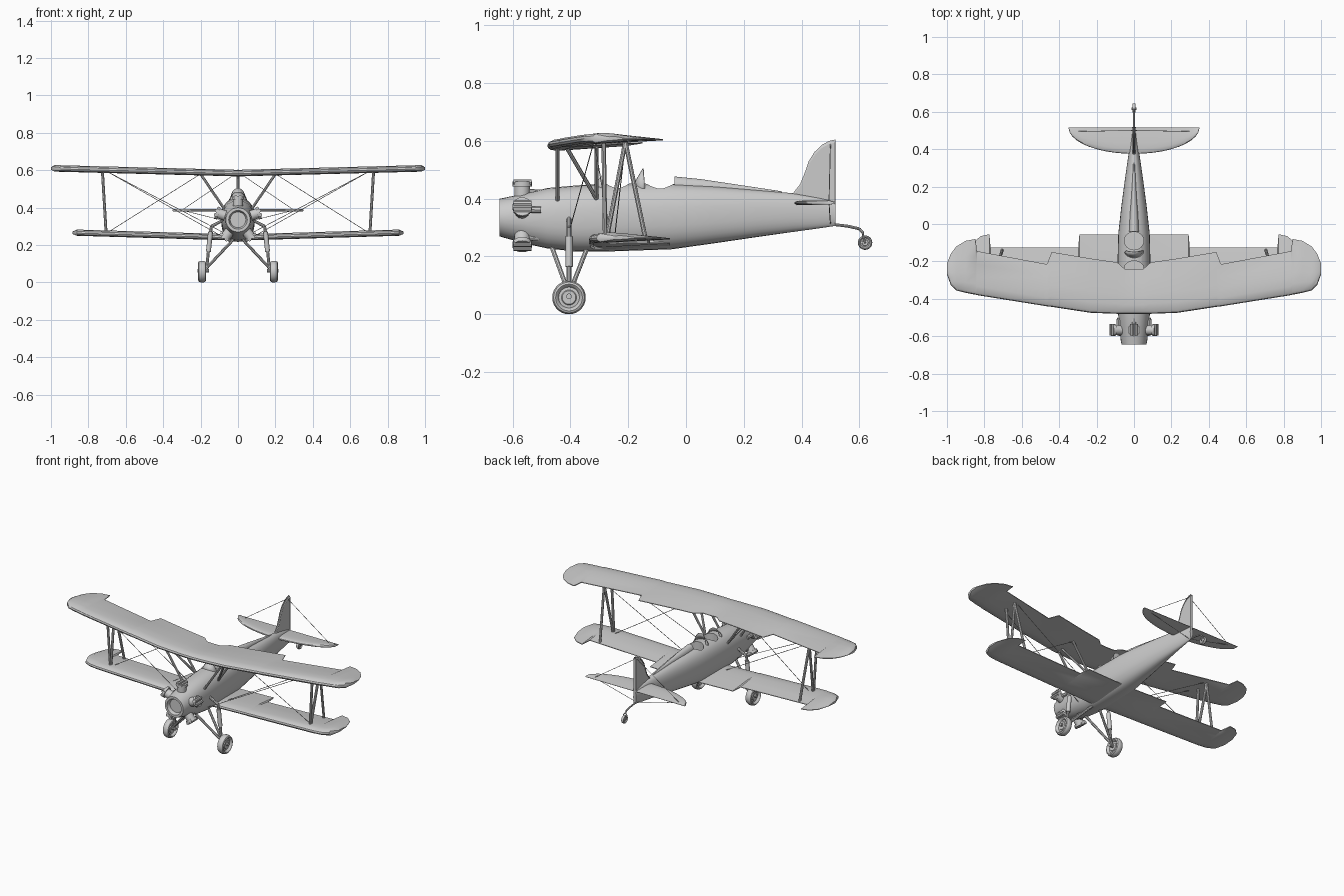
import bpy, bmesh, math
from mathutils import Vector, Matrix

if "Cube" in bpy.data.objects:
    bpy.data.objects.remove(bpy.data.objects["Cube"], do_unlink=True)

grey = bpy.data.materials.new("plain grey")
grey.use_nodes = True
grey.diffuse_color = (0.6, 0.6, 0.6, 1)
grey.node_tree.nodes["Principled BSDF"].inputs["Base Color"].default_value = (0.6, 0.6, 0.6, 1)


def finish(name, bm, angle=35):
    bmesh.ops.recalc_face_normals(bm, faces=bm.faces)
    me = bpy.data.meshes.new(name)
    bm.to_mesh(me)
    bm.free()
    me.materials.append(grey)
    me.shade_smooth()
    me.set_sharp_from_angle(angle=math.radians(angle))
    ob = bpy.data.objects.new(name, me)
    bpy.context.scene.collection.objects.link(ob)
    return ob


def loft(name, rings, closed=True, angle=35):
    """Skin a series of equal-length rings, capping both ends when closed."""
    bm = bmesh.new()
    rows = [[bm.verts.new(p) for p in ring] for ring in rings]
    n = len(rows[0])
    for a, b in zip(rows, rows[1:]):
        for i in range(n if closed else n - 1):
            j = (i + 1) % n
            bm.faces.new((a[i], a[j], b[j], b[i]))
    if closed:
        bm.faces.new(rows[0])
        bm.faces.new(rows[-1])
    return finish(name, bm, angle)


def section(y, w, z0, z1, power=2.0, n=28):
    """Rounded cross-section ring of the body."""
    ring = []
    for i in range(n):
        a = math.tau * i / n
        c, s = math.cos(a), math.sin(a)
        x = math.copysign(abs(c) ** (2 / power), c) * w
        z = math.copysign(abs(s) ** (2 / power), s) * (z1 - z0) / 2
        ring.append((x, y, (z0 + z1) / 2 + z))
    return ring


def add_rod(bm, a, b, r, sides):
    a, b = Vector(a), Vector(b)
    turn = (b - a).to_track_quat("Z", "Y").to_matrix().to_4x4()
    bmesh.ops.create_cone(bm, cap_ends=True, segments=sides, radius1=r, radius2=r,
                          depth=(b - a).length,
                          matrix=Matrix.Translation((a + b) / 2) @ turn)


def rods(name, pairs, r, sides=8):
    """Straight rods, each one repeated on the other side of the aircraft."""
    bm = bmesh.new()
    for a, b in pairs:
        for s in (1, -1):
            if s == 1 or a[0] or b[0]:
                add_rod(bm, (a[0] * s, *a[1:]), (b[0] * s, *b[1:]), r, sides)
    return finish(name, bm)


# Airfoil as chord fraction and height in half-thicknesses
AIRFOIL = [(0, 0), (.015, .45), (.06, .8), (.2, 1), (.4, .95), (.7, .55), (1, .1),
           (1, -.1), (.7, -.35), (.4, -.6), (.2, -.75), (.06, -.7), (.015, -.4)]


def wing(name, half, z, rise, t):
    """Wing from right-to-left stations of x, leading edge, trailing edge."""
    full = [(-x, a, b) for x, a, b in reversed(half) if x > 0] + half
    tip = half[-1][0]
    rings = []
    for x, le, te in full:
        k = t * (0.4 if abs(x) == tip else 1)
        rings.append([(x, le + (te - le) * f, z + rise * abs(x) + h * k) for f, h in AIRFOIL])
    return loft(name, rings, angle=30)


# Wings and tailplane
wing("upper_wing", [(0, -.48, -.24), (.05, -.48, -.24), (.09, -.48, -.205), (.23, -.475, -.185),
     (.44, -.443, -.15), (.465, -.44, -.215), (.84, -.38, -.145), (.847, -.378, -.08),
     (.9, -.368, -.09), (.95, -.355, -.12), (.98, -.325, -.16), (1, -.27, -.21)], .582, .026, .02)
wing("lower_wing", [(0, -.335, -.055), (.292, -.335, -.055), (.298, -.335, -.125),
     (.767, -.335, -.125), (.773, -.335, -.055), (.82, -.33, -.065), (.86, -.31, -.1),
     (.885, -.25, -.17)], .238, .03, .019)
tail = []
for i in range(11):
    a = math.radians(8.8 * i)
    tail.append((.35 * math.sin(a), .515 - .14 * math.cos(a), .515))
wing("tailplane", tail, .385, 0, .009)

# Fuselage, with a recessed nose ring
body = [(-.625, .042, .293, .377, 2), (-.645, .05, .285, .385, 2), (-.645, .065, .27, .4, 2),
        (-.63, .07, .265, .403, 2), (-.55, .078, .243, .42, 2.1), (-.48, .085, .228, .437, 2.3),
        (-.38, .088, .217, .446, 2.4), (-.28, .09, .217, .452, 2.4), (-.05, .084, .225, .452, 2.4),
        (.1, .067, .246, .443, 2.4), (.25, .047, .268, .43, 2.3), (.37, .03, .285, .419, 2.2),
        (.45, .02, .296, .405, 2.1), (.518, .01, .306, .392, 2)]
fuselage = loft("fuselage", [section(*s) for s in body])

# Two cockpit openings
for y, length in ((-.237, .04), (-.09, .048)):
    bm = bmesh.new()
    bmesh.ops.create_cone(bm, cap_ends=True, segments=24, radius1=1, radius2=1, depth=1)
    bmesh.ops.transform(bm, verts=bm.verts, matrix=Matrix.Translation((0, y, .44))
                        @ Matrix.Diagonal((.052, length, .14, 1)))
    cutter = finish("cockpit_cutter", bm)
    cutter.hide_render = True
    mod = fuselage.modifiers.new("opening", "BOOLEAN")
    mod.operation, mod.object, mod.solver = "DIFFERENCE", cutter, "EXACT"
    graph = bpy.context.evaluated_depsgraph_get()
    cut = bpy.data.meshes.new_from_object(fuselage.evaluated_get(graph))
    fuselage.modifiers.clear()
    fuselage.data = cut
    bpy.data.objects.remove(cutter, do_unlink=True)
fuselage.data.set_sharp_from_angle(angle=math.radians(35))

# Windshields and headrest
for name, y, top in (("front_windshield", -.28, .485), ("rear_windshield", -.142, .505)):
    base, rim = [], []
    for i in range(13):
        a = math.pi * i / 12
        c, s = math.cos(a), math.sin(a)
        base.append((.055 * c, y - .045 * s, .43 + .012 * s))
        rim.append((.04 * c, y - .008 * s, .445 + (top - .445) * s))
    shield = loft(name, [base, rim], closed=False)
    shield.modifiers.new("thickness", "SOLIDIFY").thickness = .004
loft("headrest", [section(-.04, .026, .41, .477), section(.05, .022, .41, .468),
                  section(.15, .014, .41, .453), section(.33, .004, .41, .426)])

# Fin and rudder plate
outline = [(.36, .40), (.375, .425), (.395, .45), (.41, .487), (.425, .53), (.445, .562),
           (.47, .586), (.495, .6), (.518, .605), (.518, .306), (.48, .306)]
rings = []
for x, k in ((-.004, .96), (-.008, .9), (.008, .9), (.004, .96)):
    rings.append([(x, .49 + (y - .49) * (k + .04), .42 + (z - .42) * (k + .04)) for y, z in outline])
loft("fin", rings)

# Five radial cylinders with heads and rear pipes
bm = bmesh.new()
for i in range(5):
    a = math.radians(90 + 72 * i)
    out = Vector((math.cos(a), 0, math.sin(a)))
    side = Vector((-math.sin(a), 0, math.cos(a)))
    hub = Vector((0, -.567, .335))
    add_rod(bm, hub + out * .06, hub + out * .118, .027, 14)
    add_rod(bm, hub + out * .108, hub + out * .124, .034, 14)
    for s in (-1, 1):
        top = hub + out * .122 + side * .012 * s
        add_rod(bm, top + Vector((0, -.03, 0)), top + Vector((0, .033, 0)), .01, 8)
    add_rod(bm, hub + out * .09, hub + out * .085 + Vector((0, .065, 0)), .011, 8)
finish("engine_cylinders", bm)

# Struts between the wings
rods("interplane_struts", [((.725, -.285, .597), (.705, -.28, .26)),
                           ((.725, -.21, .597), (.705, -.14, .26)),
                           ((.725, -.21, .597), (.705, -.275, .26))], .008)
rods("cabane_struts", [((.2, -.445, .58), (.075, -.445, .395)),
                       ((.2, -.31, .58), (.078, -.31, .4)),
                       ((.2, -.415, .58), (.078, -.31, .4))], .007)

# Bracing wires
rods("wing_wires", [((.7, -.32, .593), (.075, -.41, .265)), ((.7, -.21, .593), (.075, -.25, .24)),
                    ((.7, -.26, .265), (.2, -.315, .58))], .0018, 5)
rods("tail_wires", [((0, .5, .59), (.3, .495, .386)), ((.3, .495, .386), (0, .5, .312))], .0016, 5)

# Landing gear
rods("gear_legs", [((.175, -.405, .07), (.02, -.465, .235)), ((.175, -.405, .07), (.02, -.34, .235)),
                   ((.168, -.405, .07), (.158, -.405, .17)),
                   ((.148, -.405, .265), (.142, -.405, .3)),
                   ((.142, -.405, .3), (.075, -.405, .335))], .008)
rods("shock_absorbers", [((.158, -.405, .165), (.147, -.405, .27))], .013, 12)
rods("wheel_axles", [((.155, -.405, .062), (.216, -.405, .062))], .01, 10)


def wheel(name, x, y, z, r, w):
    """Turned wheel: hub, dished disc and rounded tyre."""
    profile = [(.1, .55), (.4, .55), (.45, .4), (.62, .35), (.68, .75), (.8, 1), (.92, .85), (1, .35)]
    profile += [(a, -b) for a, b in reversed(profile)]
    rings = []
    for a, b in profile:
        rings.append([(x + b * w, y + r * a * math.cos(math.tau * i / 28),
                       z + r * a * math.sin(math.tau * i / 28)) for i in range(28)])
    return loft(name, rings)


wheel("left_wheel", .192, -.405, .058, .058, .021)
wheel("right_wheel", -.192, -.405, .058, .058, .021)
wheel("tail_wheel", 0, .62, .248, .025, .009)

# Curved tail spring and fork
rods("tail_spring", [((0, .5, .312), (0, .56, .305)), ((0, .56, .305), (0, .6, .296)),
                     ((0, .6, .296), (0, .612, .282))], .005)
rods("tail_fork", [((0, .612, .285), (.011, .613, .275)), ((.011, .613, .275), (.011, .62, .245))], .0035)
